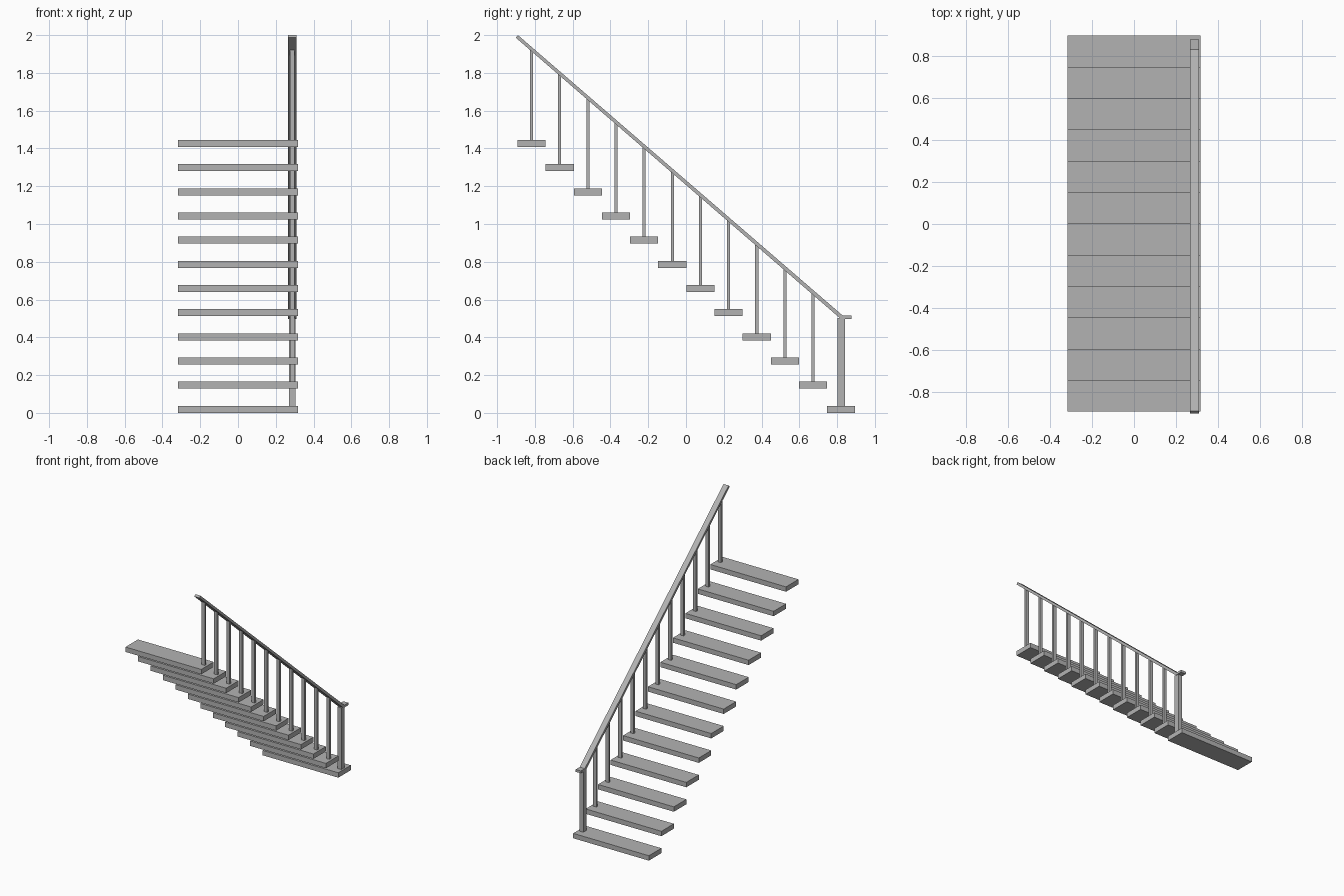
import bpy
import bmesh

cube = bpy.data.objects.get("Cube")
if cube:
    bpy.data.objects.remove(cube, do_unlink=True)

grey = bpy.data.materials.new("plain grey")
grey.use_nodes = True
colour = (0.45, 0.45, 0.45, 1)
grey.diffuse_color = colour
grey.node_tree.nodes["Principled BSDF"].inputs["Base Color"].default_value = colour


def prism(name, profile, x0, x1):
    """Extrude a (y, z) outline from x0 to x1."""
    bm = bmesh.new()
    face = bm.faces.new([bm.verts.new((x0, y, z)) for y, z in profile])
    result = bmesh.ops.extrude_face_region(bm, geom=[face])
    verts = [v for v in result["geom"] if isinstance(v, bmesh.types.BMVert)]
    bmesh.ops.translate(bm, vec=(x1 - x0, 0, 0), verts=verts)
    bmesh.ops.recalc_face_normals(bm, faces=bm.faces[:])
    mesh = bpy.data.meshes.new(name)
    bm.to_mesh(mesh)
    bm.free()
    mesh.materials.append(grey)
    obj = bpy.data.objects.new(name, mesh)
    bpy.context.collection.objects.link(obj)
    return obj


def box(name, x0, x1, y0, y1, z0, z1):
    return prism(name, [(y0, z0), (y1, z0), (y1, z1), (y0, z1)], x0, x1)


STEPS, RUN, RISE, THICK = 12, 0.149, 0.128, 0.037
HALF_WIDTH, BACK = 0.317, 0.896
RAIL_X = 0.287


def rail_height(y):
    """Underside of the sloping handrail."""
    return 1.987 - 0.865 * (y + 0.902)


# Floating treads, each with a baluster except the lowest
for i in range(STEPS):
    y1 = BACK - i * RUN
    z0 = i * RISE
    box(f"tread_{i + 1}", -HALF_WIDTH, HALF_WIDTH, y1 - RUN, y1, z0, z0 + THICK)
    if i:
        y = y1 - RUN / 2
        a, b = y - 0.008, y + 0.008
        prism(f"baluster_{i}",
              [(a, z0 + THICK), (b, z0 + THICK),
               (b, rail_height(b) + 0.005), (a, rail_height(a) + 0.005)],
              RAIL_X - 0.013, RAIL_X + 0.013)

# Newel post on the lowest tread
post_y = BACK - RUN / 2
box("newel_post", RAIL_X - 0.017, RAIL_X + 0.017,
    post_y - 0.02, post_y + 0.02, THICK, 0.503)

# Sloping handrail with a short level end over the post
prism("handrail",
      [(-0.902, 1.987), (0.82, 0.497), (0.877, 0.497),
       (0.877, 0.515), (0.83, 0.515), (-0.89, 2.0)],
      RAIL_X - 0.021, RAIL_X + 0.022)
